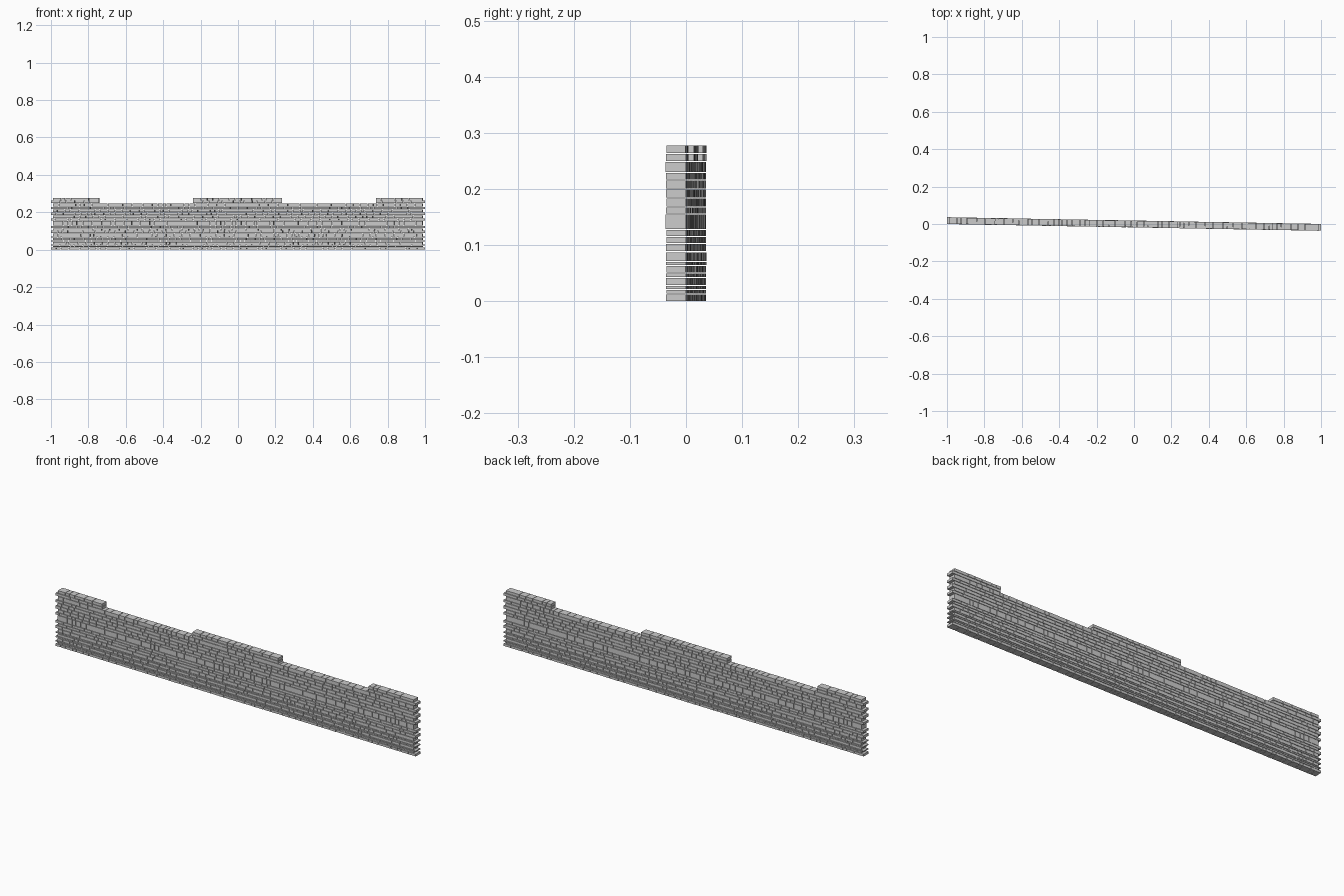
import bpy, bmesh, math, random
from mathutils import Matrix

if "Cube" in bpy.data.objects:
    bpy.data.objects.remove(bpy.data.objects["Cube"])

random.seed(7)
TILT = Matrix.Rotation(-0.018, 4, 'Z')   # wall runs slightly off the x axis
DEPTH = 0.0355
GAP = 0.002

# Course boundaries from the ground up; the last two courses form the merlons
LEVELS = [0, .0135, .022, .029, .043, .051, .0645, .072, .089, .104, .116,
          .129, .156, .169, .185, .201, .217, .230, .250]
TOP_LEVELS = [.250, .264, .279]


def add_brick(bm, x0, x1, z0, z1):
    depth = DEPTH + random.uniform(-.001, .001)
    size = (x1 - x0, depth, z1 - z0)
    centre = ((x0 + x1) / 2, random.uniform(-.0004, .0004), (z0 + z1) / 2)
    m = TILT @ Matrix.Translation(centre) @ Matrix.Diagonal((*size, 1))
    bmesh.ops.create_cube(bm, size=1, matrix=m)


def lay_course(bm, x0, x1, z0, z1):
    # split the span into bricks of random length
    cuts = [x0]
    while x1 - cuts[-1] > .075:
        cuts.append(cuts[-1] + random.uniform(.018, .055))
    cuts.append(x1 + GAP)
    for a, b in zip(cuts, cuts[1:]):
        add_brick(bm, a, b - GAP, z0, z1 - GAP)


def make_object(name, courses):
    bm = bmesh.new()
    for c in courses:
        lay_course(bm, *c)
    mesh = bpy.data.meshes.new(name)
    bm.to_mesh(mesh)
    bm.free()
    bpy.context.collection.objects.link(bpy.data.objects.new(name, mesh))


# Main wall, with toothed ends where alternate courses are set back
main = []
for i, (z0, z1) in enumerate(zip(LEVELS, LEVELS[1:])):
    inset = .012 * (i % 2)
    main.append((-1 + inset, 1 - inset, z0, z1))
make_object("wall_courses", main)

# Raised sections along the top
for name, x0, x1 in (("left_merlon", -1, -.742), ("middle_merlon", -.24, .236),
                     ("right_merlon", .738, 1)):
    make_object(name, [(max(x0, -1 + .012 * i), min(x1, 1 - .012 * i), z0, z1)
                       for i, (z0, z1) in enumerate(zip(TOP_LEVELS, TOP_LEVELS[1:]))])
